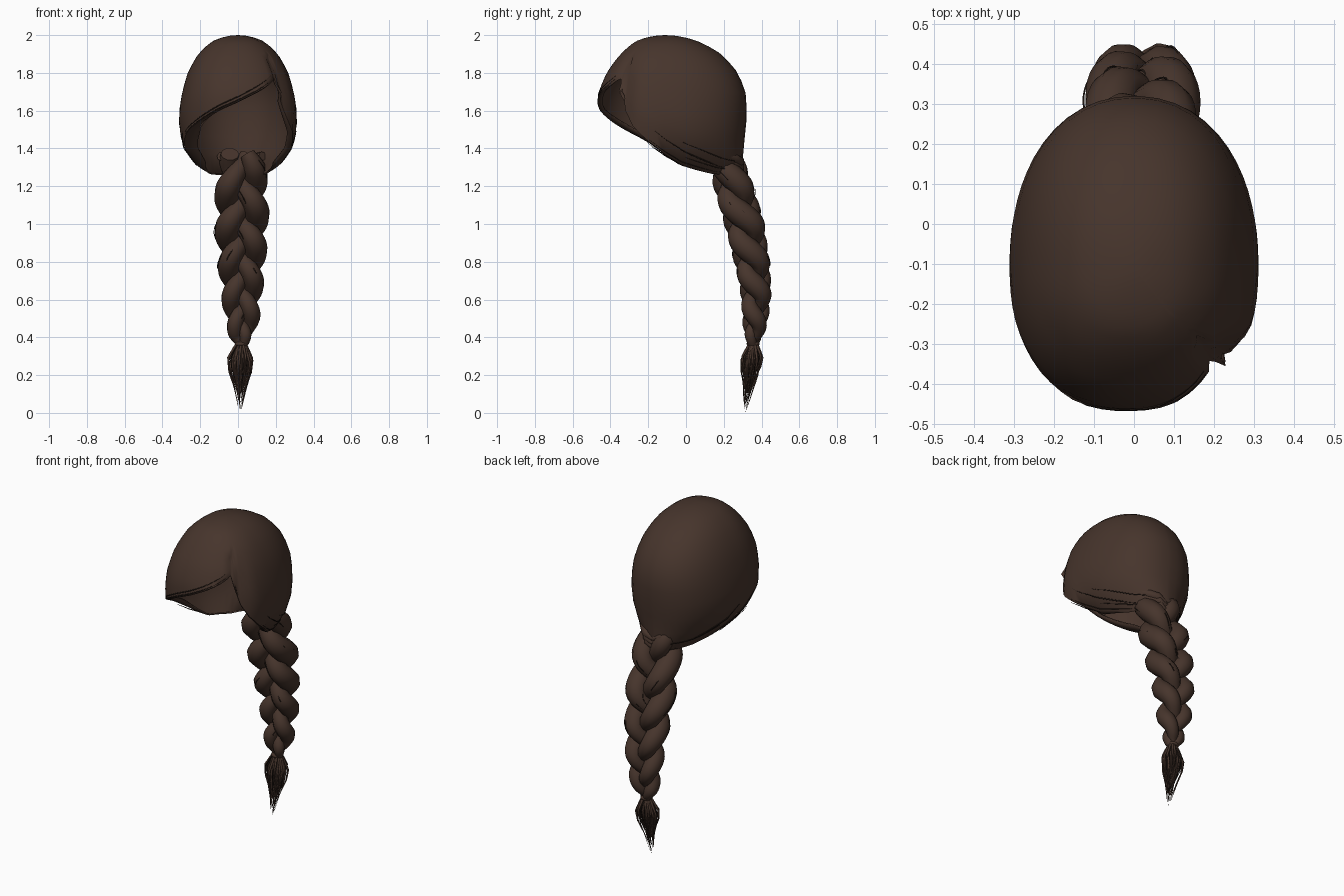
import bpy, bmesh, random
from math import sin, cos, radians, pi, sqrt
from mathutils import Vector

random.seed(4)
if "Cube" in bpy.data.objects:
    bpy.data.objects.remove(bpy.data.objects["Cube"])


def material(name, rgb):
    m = bpy.data.materials.new(name)
    m.use_nodes = True
    m.diffuse_color = (*rgb, 1)
    bsdf = m.node_tree.nodes["Principled BSDF"]
    bsdf.inputs["Base Color"].default_value = (*rgb, 1)
    bsdf.inputs["Roughness"].default_value = 0.8
    return m


brown = material("dark brown hair", (0.062, 0.035, 0.025))
shadow = material("deep brown strands", (0.018, 0.011, 0.008))


def lerp_table(table, key):
    """Linear lookup in rows of (key, value, ...)."""
    for lo, hi in zip(table, table[1:]):
        if key <= hi[0]:
            f = max(0, (key - lo[0]) / (hi[0] - lo[0]))
            return [p + (q - p) * f for p, q in zip(lo[1:], hi[1:])]
    return list(table[-1][1:])


def tubes(name, paths, depth, mat, sides=3):
    """Curve object; each path is a list of (point, radius factor)."""
    cu = bpy.data.curves.new(name, 'CURVE')
    cu.dimensions = '3D'
    cu.bevel_depth = depth
    cu.bevel_resolution = sides
    cu.use_fill_caps = True
    for path in paths:
        sp = cu.splines.new('POLY')
        sp.points.add(len(path) - 1)
        for p, (co, r) in zip(sp.points, path):
            p.co = (*co, 1)
            p.radius = r
    cu.materials.append(mat)
    ob = bpy.data.objects.new(name, cu)
    bpy.context.collection.objects.link(ob)
    return ob


# Cap: depth below crown -> front reach, back reach, half width
CENTER_Y = -0.11
RINGS = [(sqrt(d), f, b, w) for d, f, b, w in [
    (0, 0, 0, 0), (0.03, 0.15, 0.165, 0.13), (0.1, 0.235, 0.295, 0.21),
    (0.2, 0.31, 0.385, 0.266), (0.3, 0.352, 0.425, 0.295), (0.4, 0.36, 0.432, 0.311),
    (0.5, 0.345, 0.428, 0.312), (0.6, 0.30, 0.412, 0.285), (0.7, 0.25, 0.412, 0.215),
    (0.76, 0.22, 0.412, 0.165)]]
# Lower edge: angle from the front (positive to the left) -> height
EDGE = [(-180, 1.26), (-150, 1.27), (-130, 1.295), (-110, 1.32), (-90, 1.37),
        (-70, 1.44), (-50, 1.50), (-32, 1.555), (-15, 1.61), (0, 1.65),
        (15, 1.695), (28, 1.735), (39, 1.775), (43, 1.70), (49, 1.60),
        (58, 1.52), (72, 1.44), (90, 1.37), (110, 1.32), (130, 1.295),
        (150, 1.27), (180, 1.26)]
# Inward curl of the rim: angle -> depth
CURL = [(-180, 0.0), (-150, 0.015), (-110, 0.06), (-55, 0.085), (-20, 0.03), (39, 0.015),
        (50, 0.025), (80, 0.04), (110, 0.045), (150, 0.015), (180, 0.0)]


def scalp(deg, z, out=0.0):
    front, back, width = lerp_table(RINGS, sqrt(max(0, 2 - z)))
    a = radians(deg)
    reach = front if cos(a) > 0 else back
    if width < 1e-6:
        return Vector((0, CENTER_Y, 2))
    n = 2.3 if cos(a) > 0 else 2.2
    r = (abs(sin(a) / width) ** n + abs(cos(a) / reach) ** n) ** (-1 / n) + out
    # parting crease above the fringe corner, with the side lock set back
    if z < 1.88:
        if abs(deg - 41) < 4 and z > 1.7:
            r -= 0.014
        elif 45 <= deg < 62:
            r -= 0.03 * (62 - deg) / 17 * min(1, (1.88 - z) / 0.15)
    return Vector((r * sin(a), CENTER_Y - r * cos(a), z))


def build_cap():
    bm = bmesh.new()
    angles = list(range(-180, 36, 6)) + [36, 39, 41, 43, 46, 49, 53] + list(range(58, 180, 6))
    rows = 14
    top = bm.verts.new(scalp(0, 2))
    columns = []
    for a in angles:
        edge = lerp_table(EDGE, a)[0]
        s = sqrt(2 - edge)
        curl = lerp_table(CURL, a)[0]
        points = [scalp(a, 2 - (s * k / rows) ** 2) for k in range(1, rows + 1)]
        if curl > 0:
            points += [scalp(a, edge - 0.006, -curl * 0.4), scalp(a, edge, -curl)]
        else:
            points += [points[-1] - Vector((0, 0, 0.004)), points[-1] - Vector((0, 0, 0.008))]
        columns.append([bm.verts.new(p) for p in points])
    for c, d in zip(columns, columns[1:] + columns[:1]):
        bm.faces.new((top, c[0], d[0]))
        for k in range(len(c) - 1):
            bm.faces.new((c[k], c[k + 1], d[k + 1], d[k]))
    bmesh.ops.recalc_face_normals(bm, faces=bm.faces)
    for f in bm.faces:
        f.smooth = True
    me = bpy.data.meshes.new("hair_cap")
    bm.to_mesh(me)
    bm.free()
    me.materials.append(brown)
    ob = bpy.data.objects.new("hair_cap", me)
    bpy.context.collection.objects.link(ob)
    mod = ob.modifiers.new("thickness", 'SOLIDIFY')
    mod.thickness = 0.008
    mod.offset = -1
    bpy.context.view_layer.objects.active = ob
    ob.select_set(True)
    bpy.ops.object.shade_smooth_by_angle(angle=radians(60))


build_cap()


# Fine locks combed along the lower edge towards the braid
def edge_lock(start, end, lift, out):
    path = []
    for i in range(17):
        f = i / 16
        a = start + (end - start) * f
        z = lerp_table(EDGE, a)[0] + lift * (1 - 0.5 * f)
        path.append((scalp(a, z, out), 0.3 + sin(pi * f)))
    return path


locks = []
for side in (-1, 1):
    for k in range(6):
        start = random.uniform(60, 125)
        locks.append(edge_lock(side * start, side * min(178, start + random.uniform(35, 80)),
                               -0.012 + 0.024 * k, 0.001))
tubes("edge_locks", locks, 0.0022, shadow, 1)
tubes("fringe_locks", [edge_lock(34, -60, 0.008 + 0.022 * k, 0) for k in range(2)],
      0.0025, shadow, 1)

# Braid: height -> centre y, side swing, strand thickness
BRAID = [(0.36, 0.355, 0.008, 0.022), (0.42, 0.36, 0.035, 0.038), (0.5, 0.368, 0.05, 0.046),
         (0.65, 0.37, 0.06, 0.054), (0.8, 0.35, 0.07, 0.059), (1.0, 0.31, 0.08, 0.066),
         (1.2, 0.25, 0.078, 0.066), (1.3, 0.225, 0.07, 0.06), (1.38, 0.21, 0.062, 0.045)]


def braid_strand(phase):
    path = []
    for i in range(73):
        f = i / 72
        z = 1.37 - 1.01 * f
        y, swing, thick = lerp_table(BRAID, z)
        t = phase + 2 * pi * 1.8 * (0.83 * f + 0.17 * f * f)
        co = Vector((0.02 + swing * sin(t), y - 0.6 * swing * sin(2 * t), z))
        path.append((co, thick * (0.92 + 0.12 * cos(2 * t + pi))))
    return path


strands = [braid_strand(0.5 + k * 2 * pi / 3) for k in range(3)]
for name, path in zip(("first", "second", "third"), strands):
    tubes("braid_strand_" + name, [path], 1.0, brown, 3)

# Loose hairs lying on the braid strands
loose = []
for path in strands:
    for k in range(8):
        start = random.randrange(2, 58)
        turn = random.uniform(0, 2 * pi)
        loose.append([(co + Vector((cos(turn), sin(turn), 0)) * r * 1.03, 1)
                      for co, r in path[start:start + 9]])
tubes("braid_loose_hairs", loose, 0.0025, shadow, 1)

# Gathered hair where the cap meets the braid
gather = []
for side in (-1, 1):
    for k in range(3):
        x, z = 0.02 + side * (0.11 - 0.02 * k), 1.36 - 0.025 * k
        gather.append([(Vector((x, 0.22, z)), 0.9), (Vector((x * 0.8, 0.25, z - 0.01)), 1),
                       (Vector((x * 0.45 + 0.01, 0.285, z - 0.03)), 1),
                       (Vector((0.02, 0.29, z - 0.05)), 0.6)])
tubes("gathered_hair", gather, 0.027, brown, 2)

# Tie
bpy.ops.mesh.primitive_torus_add(location=(0.018, 0.355, 0.365), major_radius=0.024,
                                 minor_radius=0.011, major_segments=16, minor_segments=8)
tie = bpy.context.object
tie.name = "braid_tie"
tie.data.materials.append(brown)
bpy.ops.object.shade_smooth_by_angle(angle=radians(60))

# Tail below the tie: a solid core and separate hairs round it
TAIL = [(0, 0.02), (0.12, 0.04), (0.3, 0.066), (0.5, 0.06), (0.7, 0.038), (1, 0.012)]


def tail_hair(turn, spread, length):
    path = []
    for i in range(11):
        f = i / 10
        r = lerp_table(TAIL, f)[0] * spread
        z = 0.37 - length * f
        co = Vector((0.018 - 0.008 * f + r * cos(turn), 0.355 - 0.04 * f * f + 0.8 * r * sin(turn), z))
        path.append((co, 1 - 0.85 * f))
    return path


core = [(co, max(0.002, lerp_table(TAIL, i / 10)[0] * 0.6))
        for i, (co, _) in enumerate(tail_hair(0, 0, 0.26))]
tubes("tail_core", [core], 1.0, brown, 3)
for name, mat, count in (("tail_locks", brown, 26), ("tail_dark_hairs", shadow, 18)):
    hairs = [tail_hair(2 * pi * k / count, random.uniform(0.65, 1.1), random.uniform(0.22, 0.35))
             for k in range(count)]
    if mat == shadow:
        hairs.append(tail_hair(0, 0.2, 0.37))
    tubes(name, hairs, 0.008 if mat == brown else 0.0035, mat, 1)
